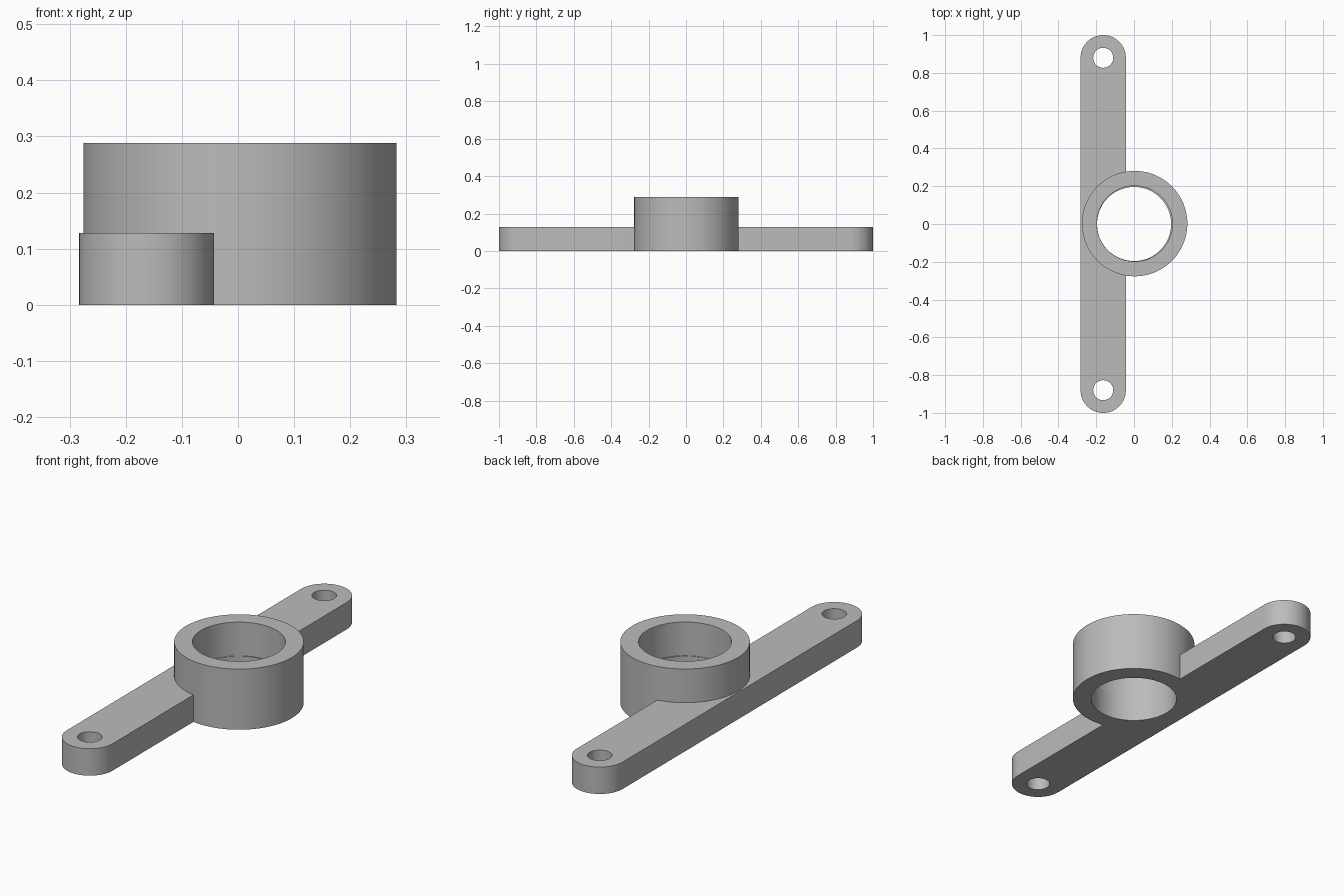
import bpy
import bmesh
from math import cos, sin, pi, radians

cube = bpy.data.objects.get("Cube")
if cube:
    bpy.data.objects.remove(cube, do_unlink=True)

BAR_X, BAR_R, BAR_H, HOLE_Y = -0.163, 0.12, 0.128, 0.88
RING_X, RING_Y, RING_H = 0.0035, 0.002, 0.288

grey = bpy.data.materials.new("plain grey")
grey.use_nodes = True
colour = (0.5, 0.5, 0.5, 1)
grey.diffuse_color = colour
grey.node_tree.nodes["Principled BSDF"].inputs["Base Color"].default_value = colour


def arc(x, y, r, start, end, steps):
    return [(x + r * cos(start + (end - start) * i / steps),
             y + r * sin(start + (end - start) * i / steps)) for i in range(steps + 1)]


def circle(x, y, r, steps=96):
    return arc(x, y, r, 0, 2 * pi, steps)[:-1]


def prism(name, outline, z0, z1):
    """Extrude a closed flat outline upward from z0 to z1."""
    bm = bmesh.new()
    face = bm.faces.new([bm.verts.new((x, y, z0)) for x, y in outline])
    top = bmesh.ops.extrude_face_region(bm, geom=[face])["geom"]
    bmesh.ops.translate(bm, vec=(0, 0, z1 - z0),
                        verts=[v for v in top if isinstance(v, bmesh.types.BMVert)])
    bmesh.ops.recalc_face_normals(bm, faces=bm.faces)
    mesh = bpy.data.meshes.new(name)
    bm.to_mesh(mesh)
    bm.free()
    mesh.materials.append(grey)
    obj = bpy.data.objects.new(name, mesh)
    bpy.context.collection.objects.link(obj)
    return obj


def combine(target, other, operation):
    """Apply a boolean and discard the helper."""
    mod = target.modifiers.new(operation, "BOOLEAN")
    mod.object, mod.operation, mod.solver = other, operation, "EXACT"
    bpy.ops.object.select_all(action="DESELECT")
    bpy.context.view_layer.objects.active = target
    target.select_set(True)
    bpy.ops.object.modifier_apply(modifier=mod.name)
    bpy.data.objects.remove(other, do_unlink=True)


# Flat mounting bar with rounded ends
outline = (arc(BAR_X, HOLE_Y, BAR_R, 0, pi, 40)
           + arc(BAR_X, -HOLE_Y, BAR_R, pi, 2 * pi, 40))
bracket = prism("ring_bracket", outline, 0, BAR_H)

# Tall ring body merged into the bar
ring = prism("ring", circle(RING_X, RING_Y, 0.279), 0, RING_H)
combine(bracket, ring, "UNION")

# Main bore, with a slightly narrower lower section
upper = prism("upper_bore", circle(RING_X, RING_Y, 0.2), BAR_H, 0.4)
combine(bracket, upper, "DIFFERENCE")
lower = prism("lower_bore", circle(0.0005, 0, 0.196), -0.1, 0.2)
combine(bracket, lower, "DIFFERENCE")

# Screw holes at both ends
for side in (-1, 1):
    hole = prism("screw_hole", circle(BAR_X, side * HOLE_Y, 0.053, 48), -0.1, 0.2)
    combine(bracket, hole, "DIFFERENCE")

bpy.ops.object.shade_smooth_by_angle(angle=radians(30))
